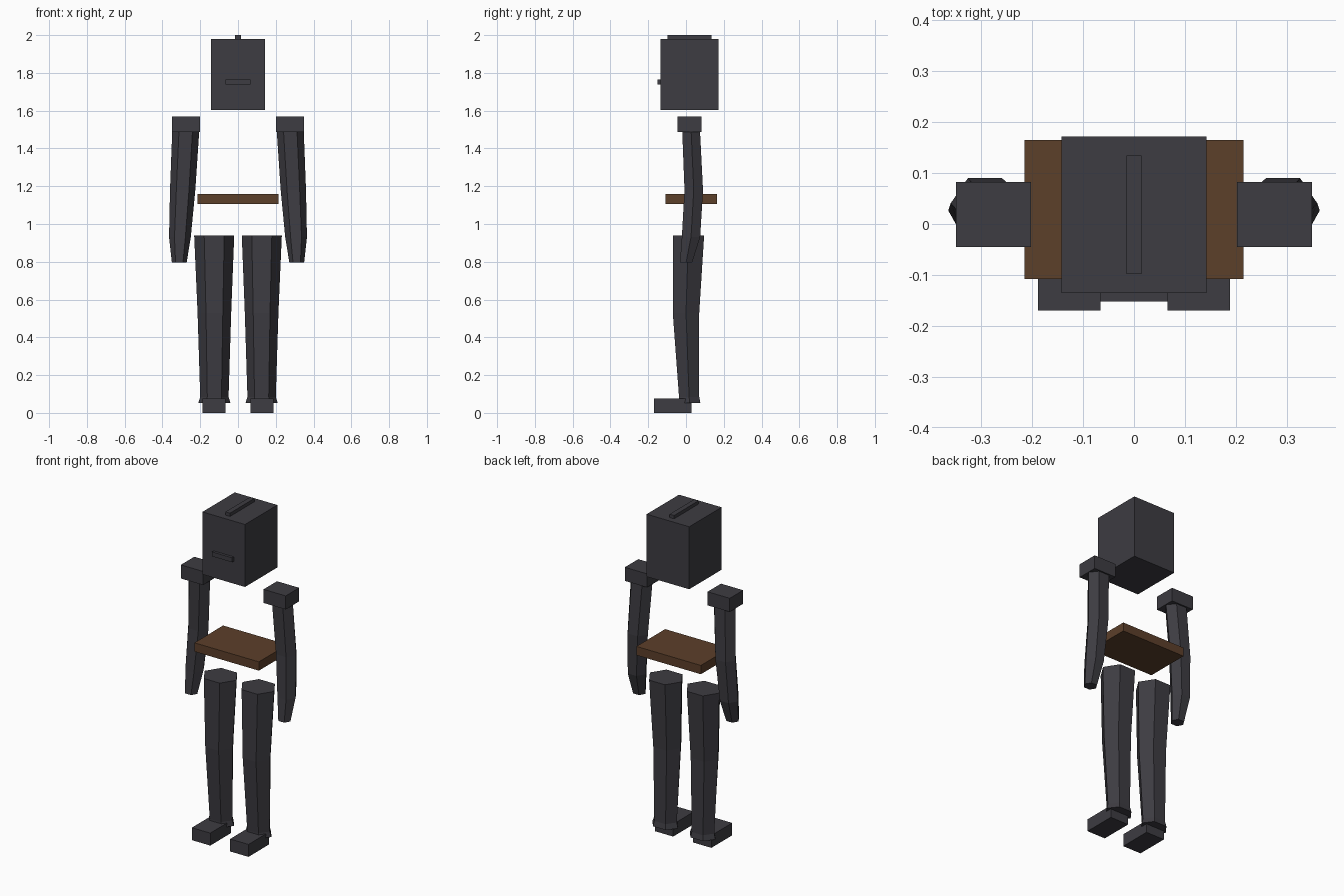
import bpy, bmesh, math

if "Cube" in bpy.data.objects:
    bpy.data.objects.remove(bpy.data.objects["Cube"])


def material(name, rgb):
    m = bpy.data.materials.new(name)
    m.diffuse_color = (*rgb, 1)
    m.use_nodes = True
    m.node_tree.nodes["Principled BSDF"].inputs["Base Color"].default_value = m.diffuse_color
    return m


slate = material("dark slate", (0.047, 0.045, 0.054))
leather = material("brown leather", (0.107, 0.050, 0.023))


def finish(name, bm, mat):
    bmesh.ops.recalc_face_normals(bm, faces=bm.faces)
    mesh = bpy.data.meshes.new(name)
    bm.to_mesh(mesh)
    bm.free()
    mesh.materials.append(mat)
    ob = bpy.data.objects.new(name, mesh)
    bpy.context.collection.objects.link(ob)
    return ob


def box(name, xs, ys, zs, mat=slate):
    bm = bmesh.new()
    bmesh.ops.create_cube(bm, size=1)
    for v in bm.verts:
        v.co = [(a + b) / 2 + c * (b - a) for c, (a, b) in zip(v.co, (xs, ys, zs))]
    return finish(name, bm, mat)


def limb(name, rings, side, mat=slate):
    """Six-sided tube through rings of (z, x inner, x outer, y front, y back)."""
    bm = bmesh.new()
    loops = []
    for z, x0, x1, y0, y1 in rings:
        loop = []
        for i in range(6):
            a = i * math.pi / 3
            x = (x0 + x1) / 2 + (x1 - x0) / 2 * math.cos(a)
            y = (y0 + y1) / 2 + (y1 - y0) / 2 * math.sin(a) / math.sin(math.pi / 3)
            loop.append(bm.verts.new((side * x, y, z)))
        loops.append(loop)
    for lo, hi in zip(loops, loops[1:]):
        for i in range(6):
            j = (i + 1) % 6
            bm.faces.new((lo[i], lo[j], hi[j], hi[i]))
    bm.faces.new(loops[0])
    bm.faces.new(loops[-1])
    return finish(name, bm, mat)


# head with crest and mouth slot
box("head", (-0.142, 0.142), (-0.136, 0.172), (1.603, 1.98))
box("head_crest", (-0.015, 0.015), (-0.098, 0.135), (1.975, 2.0))
box("mouth_guard", (-0.067, 0.067), (-0.152, -0.13), (1.738, 1.765))

# belt slab
box("belt", (-0.215, 0.215), (-0.108, 0.165), (1.107, 1.16), leather)

ARM = [(0.795, 0.272, 0.35, -0.032, 0.032),
       (0.93, 0.25, 0.365, -0.022, 0.075),
       (1.18, 0.226, 0.36, -0.008, 0.09),
       (1.495, 0.205, 0.348, -0.02, 0.074)]
LEG = [(0.053, 0.04, 0.21, -0.037, 0.076),
       (0.085, 0.05, 0.2, -0.037, 0.07),
       (0.53, 0.036, 0.214, -0.07, 0.07),
       (0.94, 0.02, 0.232, -0.07, 0.096)]

# paired limbs
for side, label in ((1, "right"), (-1, "left")):
    def span(a, b):
        return tuple(sorted((side * a, side * b)))
    box(label + "_shoulder_pad", span(0.202, 0.35), (-0.045, 0.083), (1.488, 1.57))
    limb(label + "_arm", ARM, side)
    limb(label + "_leg", LEG, side)
    box(label + "_foot", span(0.066, 0.189), (-0.17, 0.028), (0.0, 0.075))
